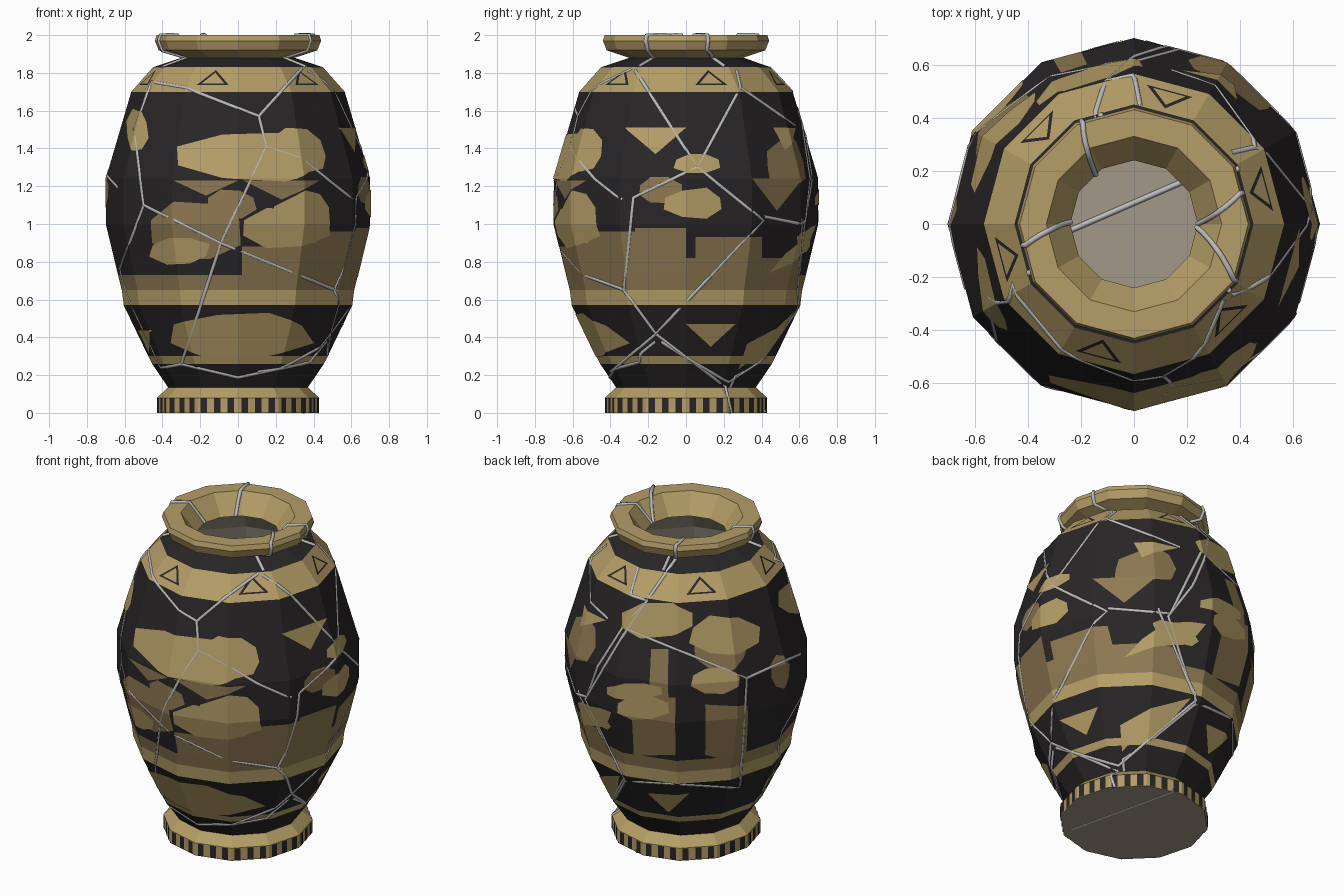
import bpy, bmesh, math, random
from mathutils import Vector

if "Cube" in bpy.data.objects:
    bpy.data.objects.remove(bpy.data.objects["Cube"])

random.seed(4)
N = 12
# lathe profile (radius, height): foot, body, lip
PROF = [(.43, 0), (.43, .08), (.37, .135), (.455, .26), (.475, .30), (.605, .57),
        (.615, .65), (.635, .73), (.70, 1.0), (.70, 1.24), (.565, 1.70), (.45, 1.83),
        (.30, 1.88), (.42, 1.92), (.44, 1.97), (.43, 2.0), (.33, 2.0), (.24, 1.88)]
NECK = 12
# inner wall is the body moved inwards
PROF += [(PROF[i][0] - .04, PROF[i][1] - .02) for i in (11, 10, 9, 8, 6, 2)]


def material(name, *rgb):
    m = bpy.data.materials.new(name)
    m.diffuse_color = (*rgb, 1)
    m.use_nodes = True
    m.node_tree.nodes["Principled BSDF"].inputs["Base Color"].default_value = m.diffuse_color
    return m


DARK = material("dark_glaze", .022, .019, .02)
OCHRE = material("ochre_paint", .46, .34, .135)
BROWN = material("brown_paint", .27, .19, .085)
CLAY = material("clay", .36, .32, .25)
CRACK = material("crack_grey", .5, .5, .5)


def side(deg):                       # azimuth -> position along the 12-sided ring
    k = math.floor(deg / 30)
    return k + .5 + math.tan(math.radians(deg - 30 * k - 15)) / (2 * math.tan(math.radians(15)))


def row(z):                          # height -> position along the outer profile
    for i in range(NECK):
        if z <= PROF[i + 1][1]:
            return i + max(0, z - PROF[i][1]) / (PROF[i + 1][1] - PROF[i][1])
    return NECK


def surf(a, t, off=0.0):             # (ring, profile) position -> point on the vase
    i = min(int(t), len(PROF) - 2)
    f = t - i
    r = PROF[i][0] * (1 - f) + PROF[i + 1][0] * f + off
    z = PROF[i][1] * (1 - f) + PROF[i + 1][1] * f
    k = math.floor(a + 1e-6)
    p, q = [Vector((r * math.cos(math.tau * j / N), r * math.sin(math.tau * j / N), z)) for j in (k, k + 1)]
    return p.lerp(q, a - k)


# drawing planes: azimuth, elevation
VIEWS = {"front": (-90, 0), "right": (0, 0), "back": (125, 25), "below": (50, -28)}


def project(view, u, v):             # drawing plane (hundredths) -> (ring, profile) position
    az, el = VIEWS[view]
    u, v, e = u / 100, v / 100, math.radians(el)
    z, phi = 1.0, 0.0
    for _ in range(40):
        t = row(z)
        i = min(int(t), NECK - 1)
        r = PROF[i][0] + (PROF[i + 1][0] - PROF[i][0]) * (t - i)
        r *= math.cos(math.radians(15)) / math.cos(math.radians((az + math.degrees(phi)) % 30 - 15))
        phi = math.asin(max(-.995, min(.995, u / r)))
        z = .5 * z + .5 * max(0, min(1.88, (v + r * math.cos(phi) * math.sin(e)) / math.cos(e)))
    return side(az + math.degrees(phi)), row(z)


def link(name, bm, *mats):
    me = bpy.data.meshes.new(name)
    bm.to_mesh(me)
    bm.free()
    for m in mats:
        me.materials.append(m)
    bpy.context.collection.objects.link(bpy.data.objects.new(name, me))


def patches(name, polys, mat, off):  # painted shapes folded over the facets
    out = bmesh.new()
    for poly in polys:
        bm = bmesh.new()
        bm.faces.new([bm.verts.new((a, t, 0)) for a, t in poly])
        bmesh.ops.triangulate(bm, faces=bm.faces[:])
        for ax in (0, 1):
            vals = [p[ax] for p in poly]
            for c in range(math.ceil(min(vals)), math.floor(max(vals)) + 1):
                co, no = [0, 0, 0], [0, 0, 0]
                co[ax], no[ax] = c, 1
                bmesh.ops.bisect_plane(bm, geom=bm.verts[:] + bm.edges[:] + bm.faces[:],
                                       dist=1e-5, plane_co=co, plane_no=no)
        bm.normal_update()
        for f in bm.faces:
            vs = [out.verts.new(surf(v.co.x, v.co.y, off)) for v in f.verts]
            out.faces.new(vs if f.normal.z > 0 else vs[::-1])
        bm.free()
    link(name, out, mat)


def blob(view, x, y, w, h, n=8):     # irregular painted blot
    pts = []
    for i in range(n):
        a, k = math.tau * (i + .5) / n, random.uniform(.88, 1.12)
        pts.append(project(view, x + w * k * math.cos(a), y + h * k * math.sin(a)))
    return pts


def wedge(view, x, top, w, h):       # triangle pointing down
    return [project(view, x - w, top), project(view, x, top - h), project(view, x + w, top)]


def box(view, x0, z0, x1, z1):
    return [project(view, *p) for p in ((x0, z0), (x1, z0), (x1, z1), (x0, z1))]


# vase body
bm = bmesh.new()
rings = [[bm.verts.new(surf(k, t)) for k in range(N)] for t in range(len(PROF))]
for t, m in enumerate("OODODOBDDDODOOOOOCCCCCC"):
    for k in range(N):
        j = (k + 1) % N
        f = bm.faces.new((rings[t][k], rings[t][j], rings[t + 1][j], rings[t + 1][k]))
        f.material_index = "DOBC".index(m)
for cap in (rings[0][::-1], rings[-1]):
    bm.faces.new(cap).material_index = 3
link("vase_body", bm, DARK, OCHRE, BROWN, CLAY)

# brown figure shapes
patches("brown_figures", [
    wedge("front", -17, 123, 17, 8), wedge("front", 23, 123, 20, 10),
    blob("front", -4, 111, 14, 8), blob("front", -24, 96, 25, 17),
    box("front", 2, 73, 65, 88), box("front", 34, 86, 66, 96),
    wedge("right", 48, 124, 13, 17), blob("right", -14, 118, 12, 7),
    box("right", -27, 80, 0, 98), box("right", -55, 72, 60, 82), box("right", 5, 81, 40, 93),
    box("back", -30, 43, -6, 76), box("back", -20, 75, -10, 104), box("back", 11, 43, 35, 72),
    blob("back", 20, 104, 16, 14), blob("back", -60, 110, 8, 13), blob("back", 54, 91, 6, 10)], BROWN, .002)

# ochre figure shapes
patches("ochre_figures", [
    blob("front", 7, 136, 42, 13), blob("front", 25, 98, 25, 11),
    blob("front", -31, 86, 16, 8), blob("front", 2, 42, 37, 12), blob("front", -53, 150, 6, 11),
    wedge("front", -49, 44, 4, 13), wedge("right", -16, 151, 16, 14), wedge("right", 13, 47, 13, 12),
    blob("right", -52, 140, 9, 12), blob("right", -56, 104, 10, 14), blob("right", 6, 132, 13, 6),
    blob("right", 4, 111, 16, 8), blob("right", 62, 91, 4, 6), wedge("right", 52, 151, 6, 12),
    blob("back", -16, 121, 24, 11), blob("back", 22, 112, 20, 11), blob("back", -29, 80, 16, 5),
    blob("back", -25, 70, 15, 7), blob("back", -52, 65, 9, 6), blob("back", 16, 86, 14, 8),
    wedge("back", -10, 21, 12, 11), wedge("back", -44, 31, 6, 12)], OCHRE, .004)


# outlined triangles on the shoulder
def triangles(w, lo, hi):
    return [[(a - w, row(lo)), (a + w, row(lo)), (a, row(hi))] for a in (i * 2 + .5 for i in range(6))]


patches("shoulder_triangles", triangles(.32, 1.735, 1.815), DARK, .003)
patches("shoulder_triangle_centres", triangles(.23, 1.743, 1.801), OCHRE, .005)

# dark bars round the foot
bars = [i / 3 + .08 for i in range(3 * N)]
patches("foot_bars", [[(a, .02), (a + .16, .02), (a + .16, .97), (a, .97)] for a in bars], DARK, .003)

# crack lines
cu = bpy.data.curves.new("cracks", "CURVE")
cu.dimensions = "3D"
cu.bevel_depth = .011
cu.bevel_resolution = 1
cu.materials.append(CRACK)
bpy.context.collection.objects.link(bpy.data.objects.new("cracks", cu))


def spline(pts):
    sp = cu.splines.new("POLY")
    sp.points.add(len(pts) - 1)
    for p, c in zip(sp.points, pts):
        p.co = (*c, 1)


def sampled(pts, n=10):
    seq = [tuple(p + (q - p) * i / n for p, q in zip(A, B)) for A, B in zip(pts, pts[1:]) for i in range(n)]
    return seq + [pts[-1]]


def crack(view, *pts):
    spline([surf(*project(view, *p), off=-.006) for p in sampled(pts)])


# front joints, then the lines between them
top, mid, low, left = (15, 141), (-9, 90), (-30, 26), (-50, 110)
crack("front", (34, 182), (11, 157), top, mid, low)
crack("front", (11, 157), (-28, 172), (-46, 175), (-55, 150), left, mid)
crack("front", left, (-64, 73), (-41, 24), low, (0, 19), (38, 27), (47, 38))
crack("front", top, (33, 135), (61, 113))
crack("front", mid, (52, 65))
# right side
eye, west, foot, east = (6, 130), (-28, 114), (-16, 42), (41, 102)
crack("right", (27, 181), (29, 172), eye, (-27, 181))
crack("right", eye, east, foot, (-33, 65), west, eye)
crack("right", foot, (21, 14), (24, 0))
crack("right", (29, 172), (58, 152))
crack("right", foot, (-40, 22))
# back
hub, far = (-34, 115), (35, 87)
crack("back", (2, 167), hub, (-58, 75), (-35, 28), (31, 24), far, hub)
crack("back", far, (66, 101))
crack("back", (-35, 28), (-45, 11))
crack("below", (14, 123), (15, 120), (36, 70), (-9, 32), (-45, 43))
crack("below", (-15, 123), (21, 120), (43, 165), (27, 178))
# lip cracks: azimuth at neck, outer lip, inner lip
for n, o, i in ((28, 16, 0), (-35, -29, -3), (107, 117, 128), (205, 191, 178)):
    spline([surf(side(d), t) for d, t in sampled([(n, 11), (n, 12), (o, 13), (o, 15), (i, 17)], 6)])
# floor and base cracks
spline([(-.3, -.05, .115), (.3, .21, .115)])
spline([(.05, .42, .008), (.22, -.3, .008)])
